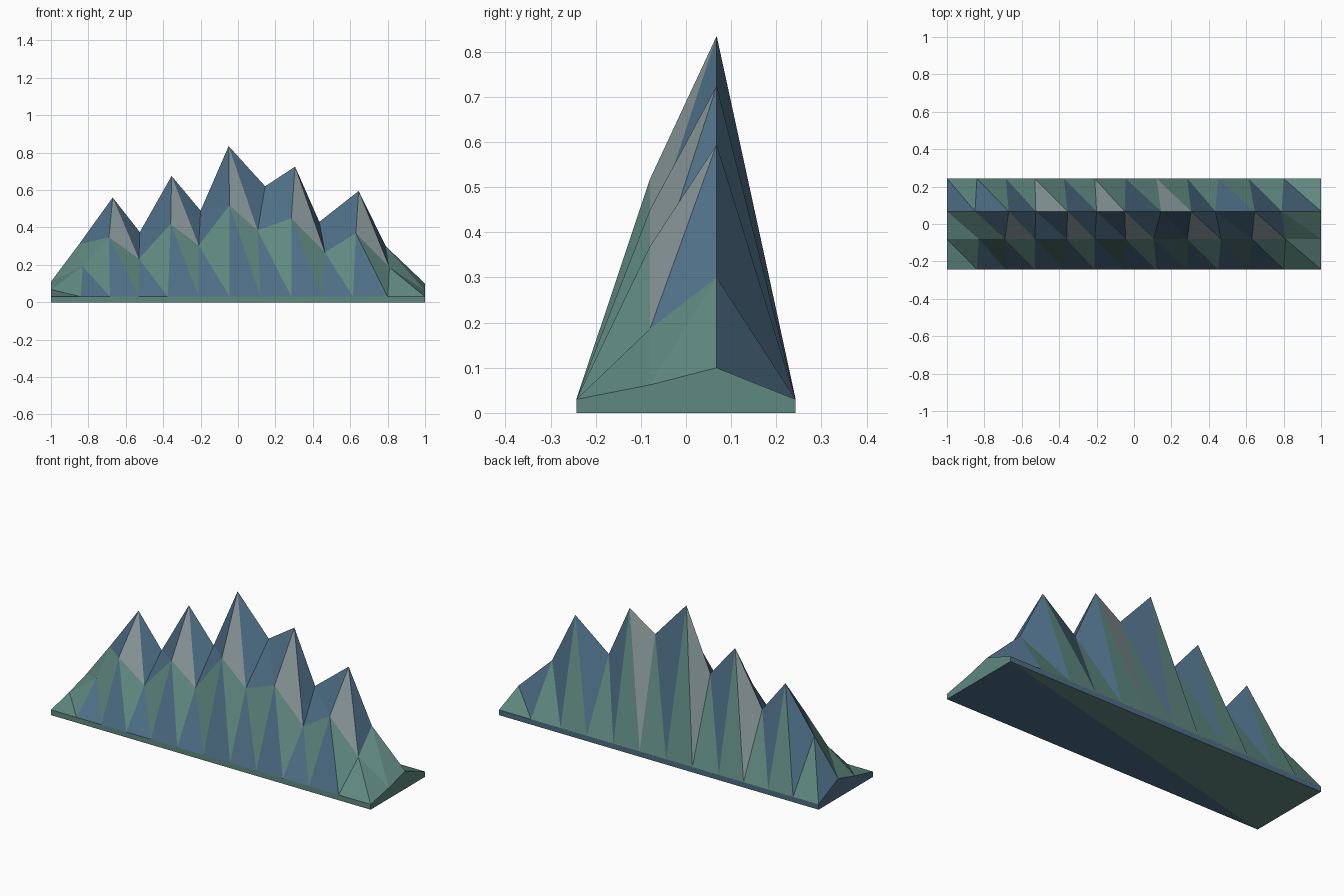
import bpy, bmesh

if "Cube" in bpy.data.objects:
    bpy.data.objects.remove(bpy.data.objects["Cube"])

# Column positions: base edge, mid slope and ridge, plus the ridge heights
base_x = [-1, -.84, -.685, -.53, -.375, -.21, -.045, .12, .285, .45, .615, .80, 1]
mid_x = [-1, -.83, -.69, -.53, -.36, -.21, -.045, .105, .285, .465, .63, .81, 1]
ridge_x = [-1, -.85, -.67, -.525, -.355, -.2, -.05, .145, .305, .435, .645, .79, 1]
ridge_z = [.11, .31, .56, .375, .675, .49, .835, .62, .725, .43, .595, .3, .1]
DEPTH, MID_Y, RIDGE_Y, RIM = .243, -.08, .068, .03

mesh = bpy.data.meshes.new("mountain_range")
obj = bpy.data.objects.new("mountain_range", mesh)
bpy.context.collection.objects.link(obj)

# Materials: forest, blue slope, rock
for name, col in (("forest", (.115, .25, .215, 1)),
                  ("blue_slope", (.075, .155, .235, 1)),
                  ("rock", (.25, .31, .32, 1))):
    mat = bpy.data.materials.new(name)
    mat.diffuse_color = col
    mat.use_nodes = True
    mat.node_tree.nodes["Principled BSDF"].inputs["Base Color"].default_value = mat.diffuse_color
    mesh.materials.append(mat)
FOREST, BLUE, ROCK = range(3)

bm = bmesh.new()


def row(xs, y, zs):
    return [bm.verts.new((x, y, z)) for x, z in zip(xs, zs)]


def face(verts, material):
    bm.faces.new(verts).material_index = material


n = len(base_x)
front = row(base_x, -DEPTH, [RIM] * n)
mid = row(mid_x, MID_Y, [z * .62 for z in ridge_z])
ridge = row(ridge_x, RIDGE_Y, ridge_z)
back = row(base_x, DEPTH, [RIM] * n)

# Faceted slopes: every cell is split along the same diagonal
for k, (lo, hi) in enumerate(((front, mid), (mid, ridge), (ridge, back))):
    for i in range(n - 1):
        a = (hi[i], lo[i], lo[i + 1])
        b = (hi[i], lo[i + 1], hi[i + 1])
        high = sum(v.co.z for v in a) / 3 > .36
        if k == 0:
            mats = (BLUE if 0 < i < n - 2 else FOREST, FOREST)
        elif k == 1:
            mats = (ROCK if high and i % 2 == 0 else BLUE if 2 < i < n - 2 else FOREST,
                    BLUE if 0 < i < n - 2 else FOREST)
        else:
            mats = (ROCK if high and i % 2 else BLUE, FOREST)
        face(a, mats[0])
        face(b, mats[1])

# Plinth: rim walls, end caps and underside
fl, fr, br, bl = [bm.verts.new((x, y, 0)) for x, y in
                  ((-1, -DEPTH), (1, -DEPTH), (1, DEPTH), (-1, DEPTH))]
face([fl, fr] + front[::-1], FOREST)
face([br, bl] + back, BLUE)
face([fr, br, back[-1], ridge[-1], mid[-1], front[-1]], FOREST)
face([bl, fl, front[0], mid[0], ridge[0], back[0]], BLUE)
face([fl, bl, br], FOREST)
face([fl, br, fr], BLUE)

bmesh.ops.recalc_face_normals(bm, faces=bm.faces)
bm.to_mesh(mesh)
bm.free()
